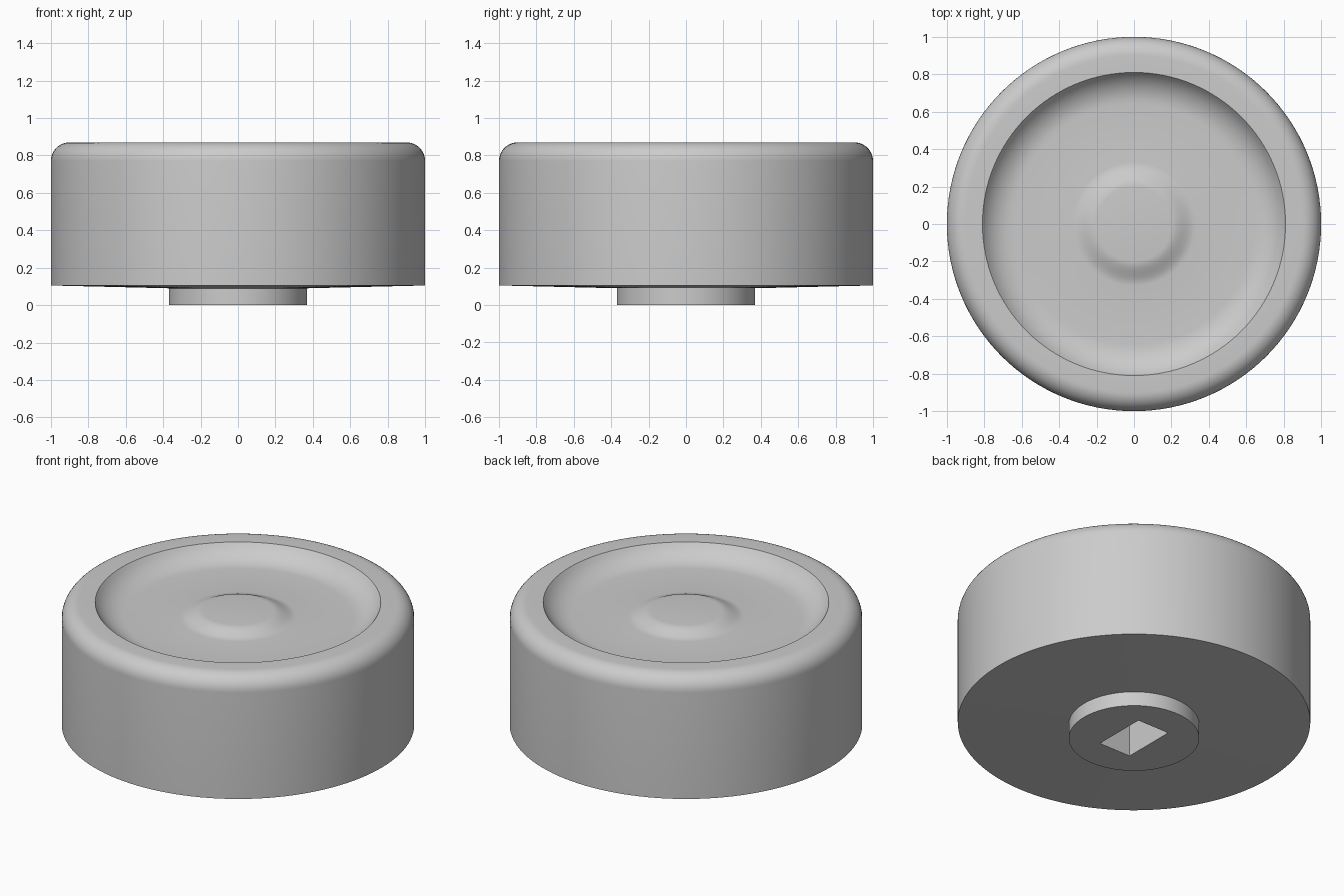
import bpy
import bmesh
import math

cube = bpy.data.objects.get("Cube")
if cube:
    bpy.data.objects.remove(cube, do_unlink=True)

# Single grey finish
grey = bpy.data.materials.new("grey")
grey.use_nodes = True
colour = (0.6, 0.6, 0.6, 1.0)
grey.diffuse_color = colour
grey.node_tree.nodes["Principled BSDF"].inputs["Base Color"].default_value = colour


def arc(cx, cz, radius, start, end, steps):
    """Points on a circular arc in the profile plane, angles in degrees."""
    angles = [math.radians(start + (end - start) * i / steps) for i in range(steps + 1)]
    return [(cx + radius * math.cos(a), cz + radius * math.sin(a)) for a in angles]


def lathe(name, profile, segments):
    """Revolve a profile of (radius, height) points about the z axis."""
    bm = bmesh.new()
    verts = [bm.verts.new((r, 0, z)) for r, z in profile]
    edges = [bm.edges.new(pair) for pair in zip(verts, verts[1:])]
    bmesh.ops.spin(bm, geom=verts + edges, cent=(0, 0, 0), axis=(0, 0, 1),
                   angle=math.tau, steps=segments)
    bmesh.ops.remove_doubles(bm, verts=bm.verts, dist=0.0001)
    bmesh.ops.recalc_face_normals(bm, faces=bm.faces)
    mesh = bpy.data.meshes.new(name)
    bm.to_mesh(mesh)
    bm.free()
    mesh.materials.append(grey)
    obj = bpy.data.objects.new(name, mesh)
    bpy.context.collection.objects.link(obj)
    return obj


TOP, FLOOR, MOUND = 0.87, 0.78, 0.82

# Boss and shallow conical underside
profile = [(0, 0), (0.37, 0), (0.37, 0.09), (1.0, 0.105)]
# Outer wall rounding into the flat rim
profile += arc(0.9, TOP - 0.1, 0.1, 0, 90, 10)
# Concave wall of the dish, steep at its lip
bowl = 0.2
lip = math.degrees(math.acos(1 - (TOP - FLOOR) / bowl))
inner = 0.81 - bowl * math.sin(math.radians(lip))
profile += arc(inner, FLOOR + bowl, bowl, lip - 90, -90, 8)
# Soft step up to the flat central mound
for i in range(9):
    t = i / 8
    rise = t * t * (3 - 2 * t)
    profile.append((0.33 - 0.13 * t, FLOOR + (MOUND - FLOOR) * rise))
profile.append((0, MOUND))

body = lathe("round_body", profile, 128)
bpy.ops.object.select_all(action="DESELECT")
bpy.context.view_layer.objects.active = body
body.select_set(True)
bpy.ops.object.shade_smooth_by_angle(angle=math.radians(30))

# Rectangular shaft socket in the boss
bpy.ops.mesh.primitive_cube_add(size=1, location=(0, 0, 0.15))
cutter = bpy.context.object
cutter.name = "socket_cutter"
cutter.scale = (0.22, 0.34, 0.5)
cutter.data.materials.append(grey)
cutter.hide_render = True
cutter.hide_viewport = True
cutter.display_type = "WIRE"

socket = body.modifiers.new("socket", "BOOLEAN")
socket.operation = "DIFFERENCE"
socket.solver = "EXACT"
socket.object = cutter
